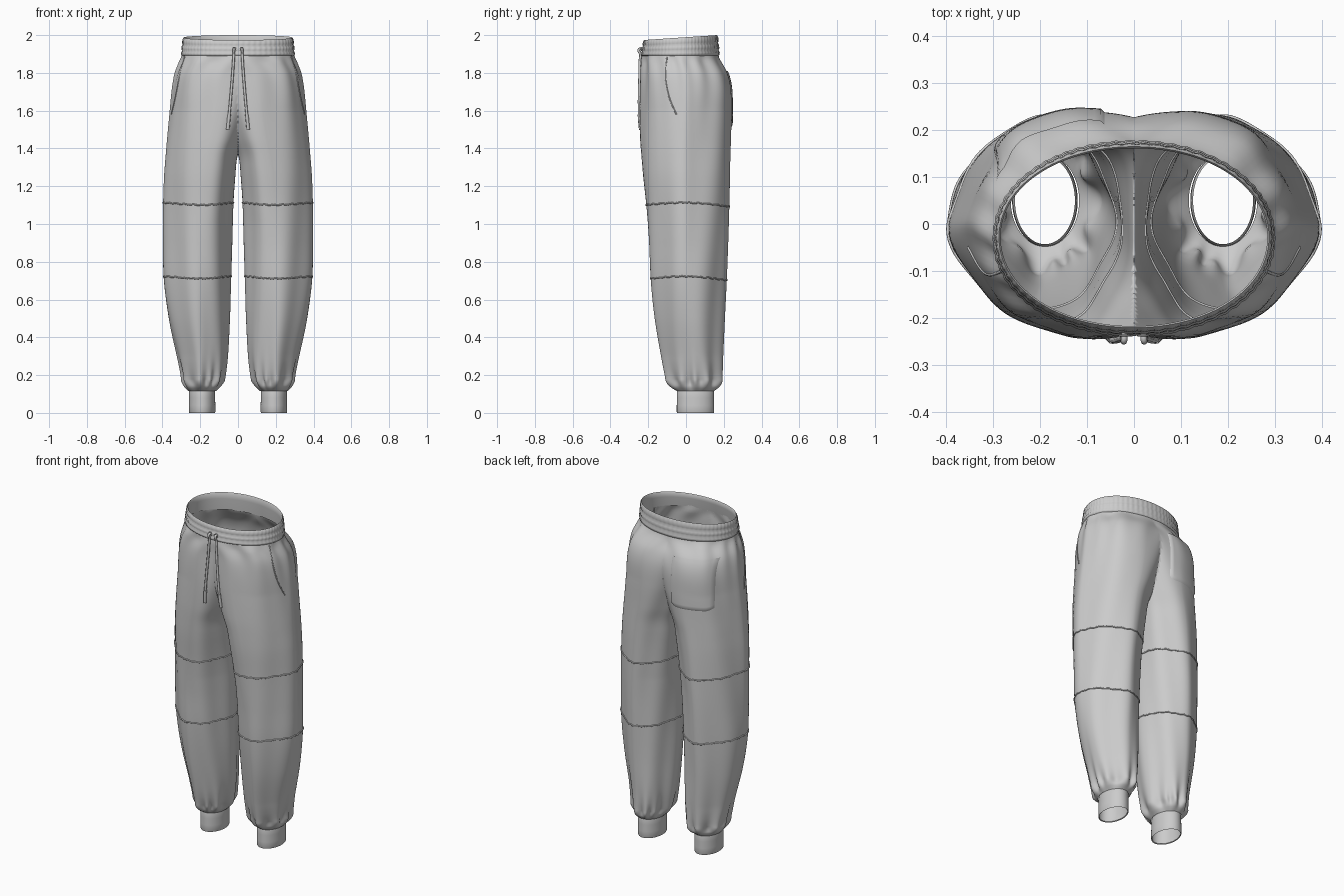
import bpy, bmesh
from math import sin, cos, pi, exp, acos, asin, copysign

if "Cube" in bpy.data.objects:
    bpy.data.objects.remove(bpy.data.objects["Cube"])

# Leg profile: z, inner x, ridge x, outer x, front y, back y
ROWS = [
    (.115, .117, .19, .263, -.048, .148), (.14, .097, .185, .282, -.080, .178),
    (.20, .075, .185, .298, -.102, .190), (.30, .060, .19, .322, -.125, .196),
    (.50, .050, .20, .366, -.160, .202), (.70, .044, .20, .391, -.183, .209),
    (.90, .036, .20, .393, -.195, .216), (1.10, .027, .19, .391, -.210, .223),
    (1.25, .014, .18, .386, -.225, .228), (1.36, .000, .165, .378, -.234, .232),
    (1.45, -.035, .145, .371, -.241, .237), (1.60, -.10, .12, .358, -.245, .243),
    (1.72, -.16, .10, .346, -.244, .241), (1.80, -.21, .07, .331, -.241, .222),
    (1.88, -.30, .0, .300, -.236, .178), (1.93, -.29, .0, .290, -.226, .166)]


def profile(z):
    """Smooth interpolation of the rows."""
    i = 0
    while i < len(ROWS) - 2 and z > ROWS[i + 1][0]:
        i += 1
    a, b = ROWS[i], ROWS[i + 1]
    p, n = ROWS[max(i - 1, 0)], ROWS[min(i + 2, len(ROWS) - 1)]
    h = b[0] - a[0]
    t = min(max((z - a[0]) / h, 0), 1)
    out = []
    for k in range(1, 6):
        ma = (b[k] - p[k]) / (b[0] - p[0]) * h
        mb = (n[k] - a[k]) / (n[0] - a[0]) * h
        out.append((2*t**3 - 3*t*t + 1)*a[k] + (t**3 - 2*t*t + t)*ma
                   + (3*t*t - 2*t**3)*b[k] + (t**3 - t*t)*mb)
    return out


def power(z, outer=True):
    """Roundness of a half section: outer half pinched, inner thigh fuller."""
    if not outer:
        return 2 + .3 * min(max((z - 1.0) / .3, 0), 1) * min(max((1.88 - z) / .3, 0), 1)
    return 1.76 + .26 * min(max((z - 1.6) / .28, 0), 1) + .24 * min(max((.3 - z) / .18, 0), 1)


def fold(z, a):
    """Cloth folds: gathers at waist and ankle, long drapes between."""
    waist = .006 * exp(-abs(1.86 - z) / .16) * cos(13*a + 1.5*sin(2*a))
    ankle = .011 * exp(-abs(z - .17) / .06) * cos(10*a + 1.3*sin(3*a))
    drape = .004 * sin(4*a + 2.2*z) + .004 * sin(7*a - 3*z)
    fade = min(max((1.91 - z) / .05, 0), 1) * min(max((z - .115) / .04, 0), 1)
    return (waist + ankle + drape) * fade


def leg_point(z, a, off=0):
    xi, cx, xo, yf, yb = profile(z)
    c, s = cos(a), sin(a)
    d = fold(z, a) + off
    r, n = (xo - cx if c > 0 else cx - xi), power(z, c > 0)
    u, v = copysign(abs(c)**(2/n), c), copysign(abs(s)**(2/n), s)
    return (cx + r*u + d*c, (yf + yb)/2 + (yb - yf)/2*v + d*s, z)


def at_x(x, z, side, off):
    """Point on the front (-1) or back (+1) at a given x."""
    xi, cx, xo, _, _ = profile(z)
    r, n = (xo - cx if x > cx else cx - xi), power(z, x > cx)
    u = max(-1, min(1, (x - cx) / r))
    return leg_point(z, side * acos(copysign(abs(u)**(n/2), u)), off)


def at_y(y, z, off):
    """Point on the outer side at a given y."""
    _, _, _, yf, yb = profile(z)
    v = (y - (yf + yb)/2) / ((yb - yf)/2)
    return leg_point(z, asin(copysign(abs(v)**(power(z)/2), v)), off)


def sheet(name, rows, closed=True, cut=False, mirror=False, angle=1.0):
    bm = bmesh.new()
    grid = [[bm.verts.new(p) for p in row] for row in rows]
    n = len(grid[0])
    for lo, hi in zip(grid, grid[1:]):
        for j in range(n if closed else n - 1):
            k = (j + 1) % n
            bm.faces.new((lo[j], lo[k], hi[k], hi[j]))
    if cut:
        bmesh.ops.bisect_plane(bm, geom=bm.verts[:] + bm.edges[:] + bm.faces[:],
                               plane_co=(0, 0, 0), plane_no=(1, 0, 0), clear_inner=True)
        bmesh.ops.remove_doubles(bm, verts=[v for v in bm.verts if v.co.x < .001], dist=.003)
    me = bpy.data.meshes.new(name)
    bm.to_mesh(me)
    bm.free()
    ob = bpy.data.objects.new(name, me)
    bpy.context.collection.objects.link(ob)
    if mirror:
        m = ob.modifiers.new("mirror", 'MIRROR')
        m.merge_threshold = .001
    bpy.ops.object.select_all(action='DESELECT')
    ob.select_set(True)
    bpy.context.view_layer.objects.active = ob
    bpy.ops.object.shade_smooth_by_angle(angle=angle)
    return ob


def tube(name, pts, radius, cyclic=False, kind='POLY'):
    cu = bpy.data.curves.new(name, 'CURVE')
    cu.dimensions = '3D'
    cu.bevel_depth = radius
    cu.bevel_resolution = 2
    cu.use_fill_caps = True
    sp = cu.splines.new(kind)
    sp.points.add(len(pts) - 1)
    for q, p in zip(sp.points, pts):
        q.co = (*p, 1)
    sp.use_cyclic_u = cyclic
    if kind == 'NURBS':
        sp.order_u = 3
        sp.use_endpoint_u = True
    ob = bpy.data.objects.new(name, cu)
    bpy.context.collection.objects.link(ob)
    return ob


def flip(pts):
    return [(-x, y, z) for x, y, z in pts]


def angles(n):
    return [2*pi*j/n for j in range(n)]


# Legs and seat: one tube per leg, cut at the centre seam and mirrored
levels = [.115 + .008*i for i in range(16)] + [.243 + (1.925 - .243)*i/110 for i in range(1, 111)]
sheet("trouser_legs", [[leg_point(z, a) for a in angles(112)] for z in levels],
      cut=True, mirror=True, angle=1.4)

# Ankle cuffs
cuff = [(-.004, .004), (0, 0), (.002, .005), (.002, .04), (.001, .08), (.001, .115), (-.004, .13)]
sheet("ankle_cuffs", [[(.19 + (.068 + o)*cos(a), .05 + (.097 + o)*sin(a), z)
                       for a in angles(64)] for o, z in cuff], mirror=True)

# Gathered waistband with two stitched channels
band = [(-.004, 1.89), (.003, 1.894), (.006, 1.908), (.001, 1.920), (.005, 1.93), (.006, 1.946),
        (.001, 1.958), (.005, 1.967), (.005, 1.988), (.001, 2.0), (-.003, 1.995),
        (-.005, 1.96), (-.005, 1.89)]


def band_point(o, z, a):
    t = (z - 1.89) / .11
    c, s = cos(a), sin(a)
    d = o + (.0012*cos(64*a + 2*sin(3*a)) if o > .004 else 0)
    e = 2 / 2.05
    yf, yb = -.236 + .016*t, .174 - .010*t
    return ((.297 - .010*t + d) * copysign(abs(c)**e, c),
            (yf + yb)/2 + ((yb - yf)/2 + d) * copysign(abs(s)**e, s),
            z + .013*(s - 1)*t)


sheet("waistband", [[band_point(o, z, a) for a in angles(320)] for o, z in band], angle=1.4)

# Raised seams around the legs
for label, z0 in (("knee", 1.105), ("shin", .715)):
    ring = [leg_point(z0 + .008*cos(2*a) - .004*sin(a) + .002*sin(23*a), a, .0005)
            for a in angles(120)]
    tube(label + "_seam_right", ring, .004, True)
    tube(label + "_seam_left", flip(ring), .004, True)

# Slanted side pocket openings
path = [(-.10, 1.885), (-.108, 1.82), (-.106, 1.75), (-.095, 1.69), (-.075, 1.63), (-.05, 1.58)]
side = [at_y(y, z, 0) for y, z in path]
tube("side_pocket_right", side, .0035, kind='NURBS')
tube("side_pocket_left", flip(side), .0035, kind='NURBS')

# Patch pocket on the back, with tucked edges
N = 20
patch = []
for i in range(N + 1):
    row = []
    for j in range(N + 1):
        x = .06 + .24*j/N
        drop = .015 * max(0, 1 - 8*min(j, N - j)/N)
        z = 1.81 - (.30 - drop)*i/N
        edge = j in (0, N) or i == N
        row.append(at_x(x, z, 1, -.002 if edge else .007))
    patch.append(row)
sheet("back_pocket", [flip(r) for r in patch], closed=False)

# Drawstrings with eyelets and knotted tips
for sign, label in ((-1, "left"), (1, "right")):
    steps = [(.022 + .032*(i/10)**1.2, 1.90 - .40*i/10) for i in range(11)]
    cord = [(.020, -.232, 1.925), (.021, -.248, 1.93), (.022, -.252, 1.915)]
    cord += [(x, min(at_x(x, z, -1, .007)[1], -.236), z) for x, z in steps]
    cord = [(sign*x, y, z) for x, y, z in cord]
    tube("drawstring_" + label, cord, .007, kind='NURBS')
    tube("drawstring_tip_" + label, cord[-3:], .009)
    eye = [(sign*.020 + .011*cos(a), -.238, 1.925 + .011*sin(a)) for a in angles(20)]
    tube("eyelet_" + label, eye, .002, True)
